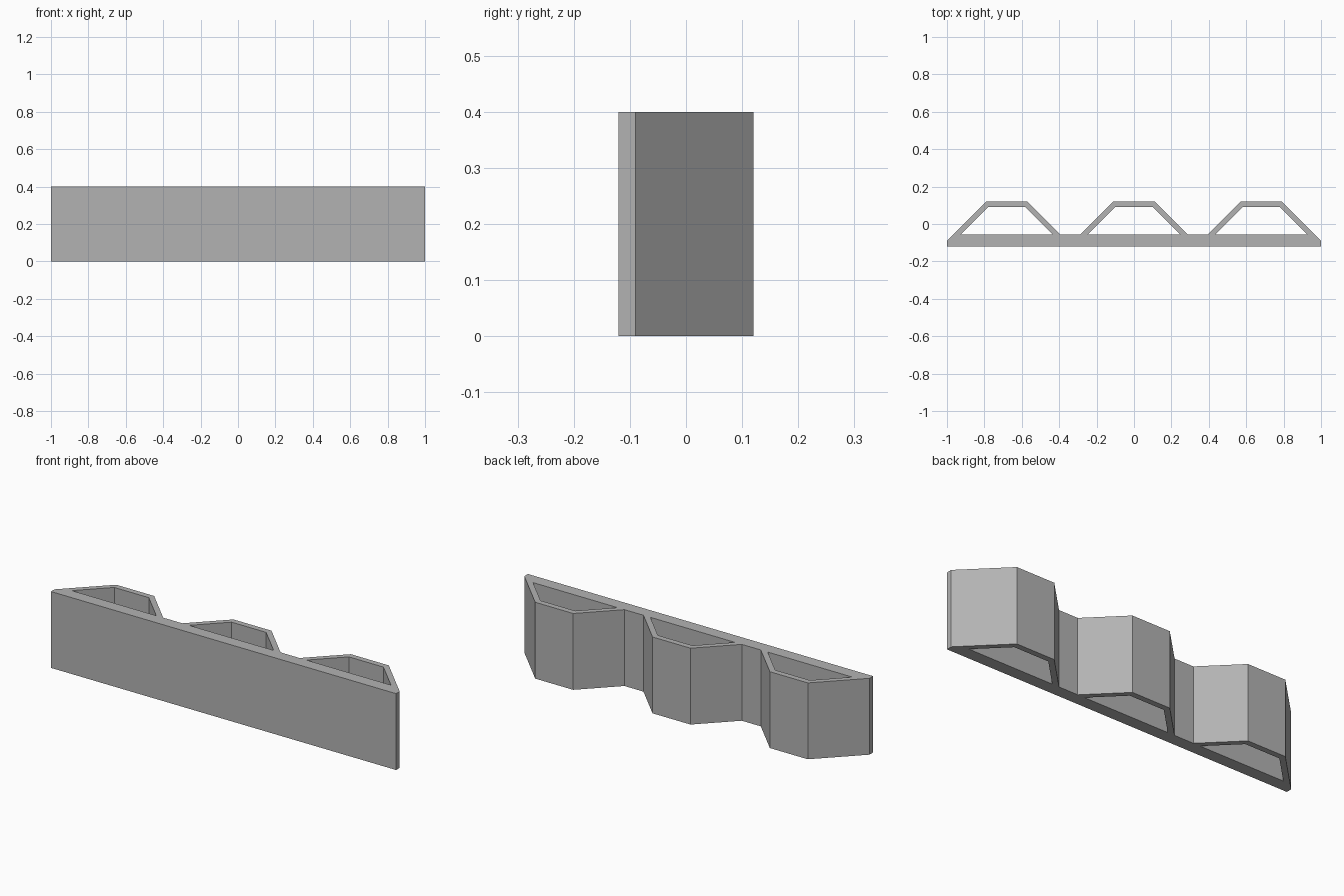
import bpy
import bmesh

if "Cube" in bpy.data.objects:
    bpy.data.objects.remove(bpy.data.objects["Cube"], do_unlink=True)

HEIGHT = 0.4
PITCH = 0.68            # spacing of the three ribs
FRONT, WEB, BACK = -0.12, -0.055, 0.12
WALL = 0.03


def trapezoid(cx, y0, y1, top_half):
    """Rib outline with 45 degree sides, listed from left to right."""
    low_half = top_half + y1 - y0
    return [(cx - low_half, y0), (cx - top_half, y1),
            (cx + top_half, y1), (cx + low_half, y0)]


def add_loop(curve, points):
    spline = curve.splines.new("POLY")
    spline.points.add(len(points) - 1)
    for p, (x, y) in zip(spline.points, points):
        p.co = (x, y, 0, 1)
    spline.use_cyclic_u = True


# Outer outline: flat front, three ribs on the back, short square ends
centres = [-PITCH, 0, PITCH]
outline = [(1, FRONT), (-1, FRONT)]
for cx in centres:
    outline += trapezoid(cx, WEB, BACK, 0.11)
outline[2] = (-1, -0.09)
outline[-1] = (1, -0.09)

profile = bpy.data.curves.new("panel_profile", "CURVE")
profile.dimensions = "2D"
profile.fill_mode = "BOTH"
profile.extrude = HEIGHT / 2
add_loop(profile, outline)

# Hollow channel inside each rib
for cx in centres:
    add_loop(profile, trapezoid(cx, WEB, BACK - WALL, 0.1))

# Turn the extruded profile into a welded mesh
source = bpy.data.objects.new("profile_source", profile)
bpy.context.collection.objects.link(source)
bpy.context.view_layer.update()
evaluated = source.evaluated_get(bpy.context.evaluated_depsgraph_get())
mesh = bpy.data.meshes.new_from_object(evaluated)
bpy.data.objects.remove(source, do_unlink=True)

bm = bmesh.new()
bm.from_mesh(mesh)
bmesh.ops.remove_doubles(bm, verts=bm.verts, dist=0.0005)
bmesh.ops.translate(bm, verts=bm.verts, vec=(0, 0, HEIGHT / 2))
bmesh.ops.recalc_face_normals(bm, faces=bm.faces)
for face in bm.faces:
    face.smooth = False
    face.material_index = 0
bm.to_mesh(mesh)
bm.free()

# Plain grey finish
grey = bpy.data.materials.new("plain_grey")
grey.use_nodes = True
colour = (0.45, 0.45, 0.45, 1)
grey.diffuse_color = colour
grey.node_tree.nodes["Principled BSDF"].inputs["Base Color"].default_value = colour
mesh.materials.clear()
mesh.materials.append(grey)

panel = bpy.data.objects.new("ribbed_panel", mesh)
bpy.context.collection.objects.link(panel)
